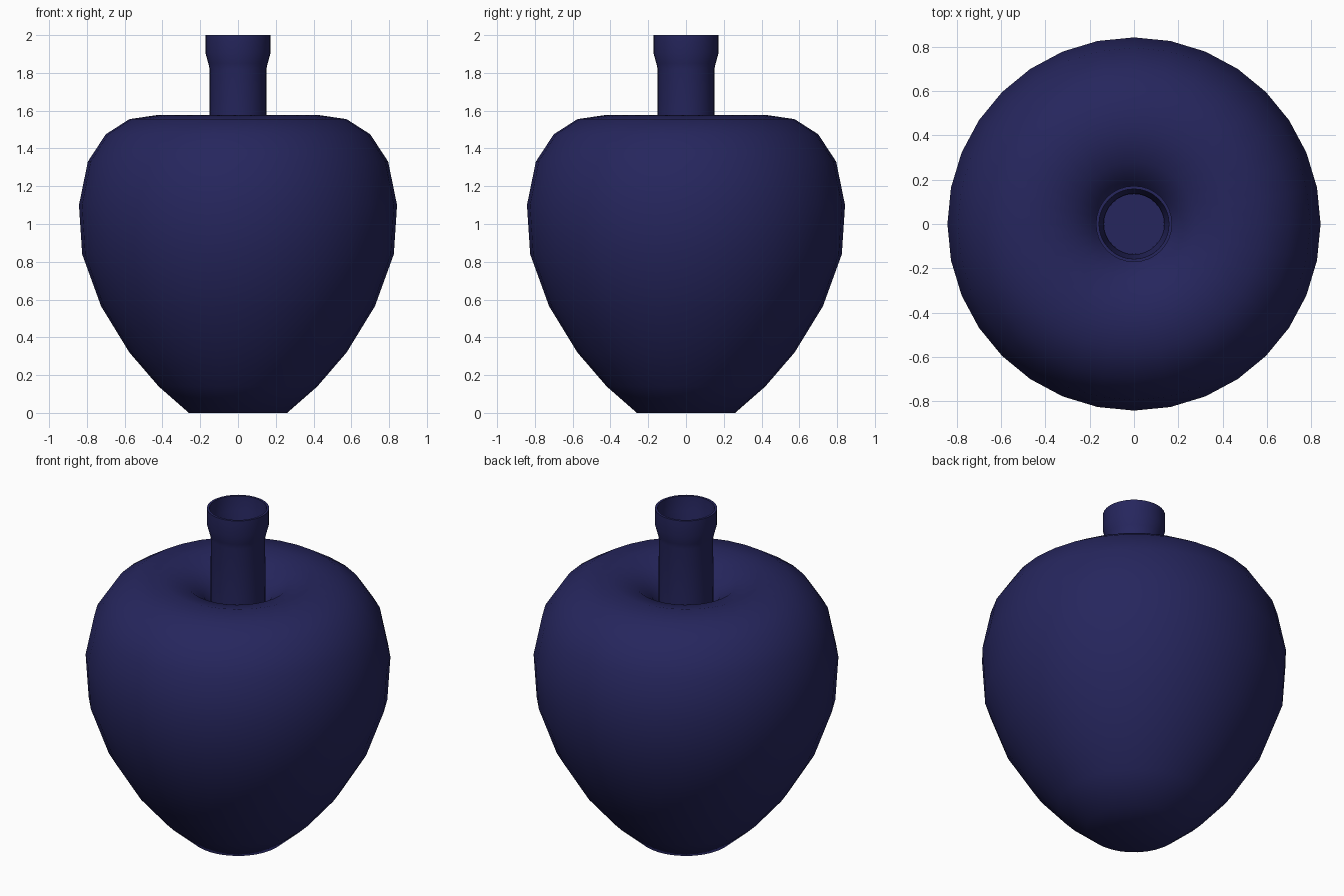
import bpy, bmesh
from math import sin, cos, pi, radians

cube = bpy.data.objects.get("Cube")
if cube:
    bpy.data.objects.remove(cube, do_unlink=True)

SIDES = 32

navy = bpy.data.materials.new("navy_glaze")
colour = (0.019, 0.019, 0.11, 1)
navy.diffuse_color = colour
navy.use_nodes = True
bsdf = navy.node_tree.nodes["Principled BSDF"]
bsdf.inputs["Base Color"].default_value = colour
bsdf.inputs["Roughness"].default_value = 0.6


def lathe(name, profile, sharp_angle, cap_start=False, cap_end=False):
    """Turn an (r, z) profile around the z axis."""
    bm = bmesh.new()
    rings = []
    for r, z in profile:
        rings.append([bm.verts.new((r * cos(2 * pi * i / SIDES),
                                    r * sin(2 * pi * i / SIDES), z))
                      for i in range(SIDES)])
    for low, high in zip(rings, rings[1:]):
        for i in range(SIDES):
            j = (i + 1) % SIDES
            bm.faces.new((low[i], low[j], high[j], high[i]))
    if cap_start:
        bm.faces.new(list(reversed(rings[0])))
    if cap_end:
        bm.faces.new(rings[-1])
    mesh = bpy.data.meshes.new(name)
    bm.to_mesh(mesh)
    bm.free()
    mesh.materials.append(navy)
    obj = bpy.data.objects.new(name, mesh)
    bpy.context.collection.objects.link(obj)
    bpy.ops.object.select_all(action='DESELECT')
    obj.select_set(True)
    bpy.context.view_layer.objects.active = obj
    bpy.ops.object.shade_smooth_by_angle(angle=radians(sharp_angle))
    return obj


# Rounded fruit body with a flat foot and a dimple around the neck
lathe("body", [(0.26, 0), (0.42, 0.14), (0.575, 0.32), (0.725, 0.565),
               (0.825, 0.84), (0.842, 1.1), (0.795, 1.33), (0.70, 1.475),
               (0.575, 1.555), (0.42, 1.578), (0.28, 1.54), (0.19, 1.47),
               (0.145, 1.4)], 60, cap_start=True)

# Hollow neck with a flared collar: outer wall, rim, inner wall and floor
lathe("neck", [(0.152, 1.39), (0.15, 1.82), (0.157, 1.85), (0.172, 1.905),
               (0.172, 2), (0.158, 2), (0.156, 1.91), (0.137, 1.83),
               (0.135, 1.41)], 40, cap_end=True)
